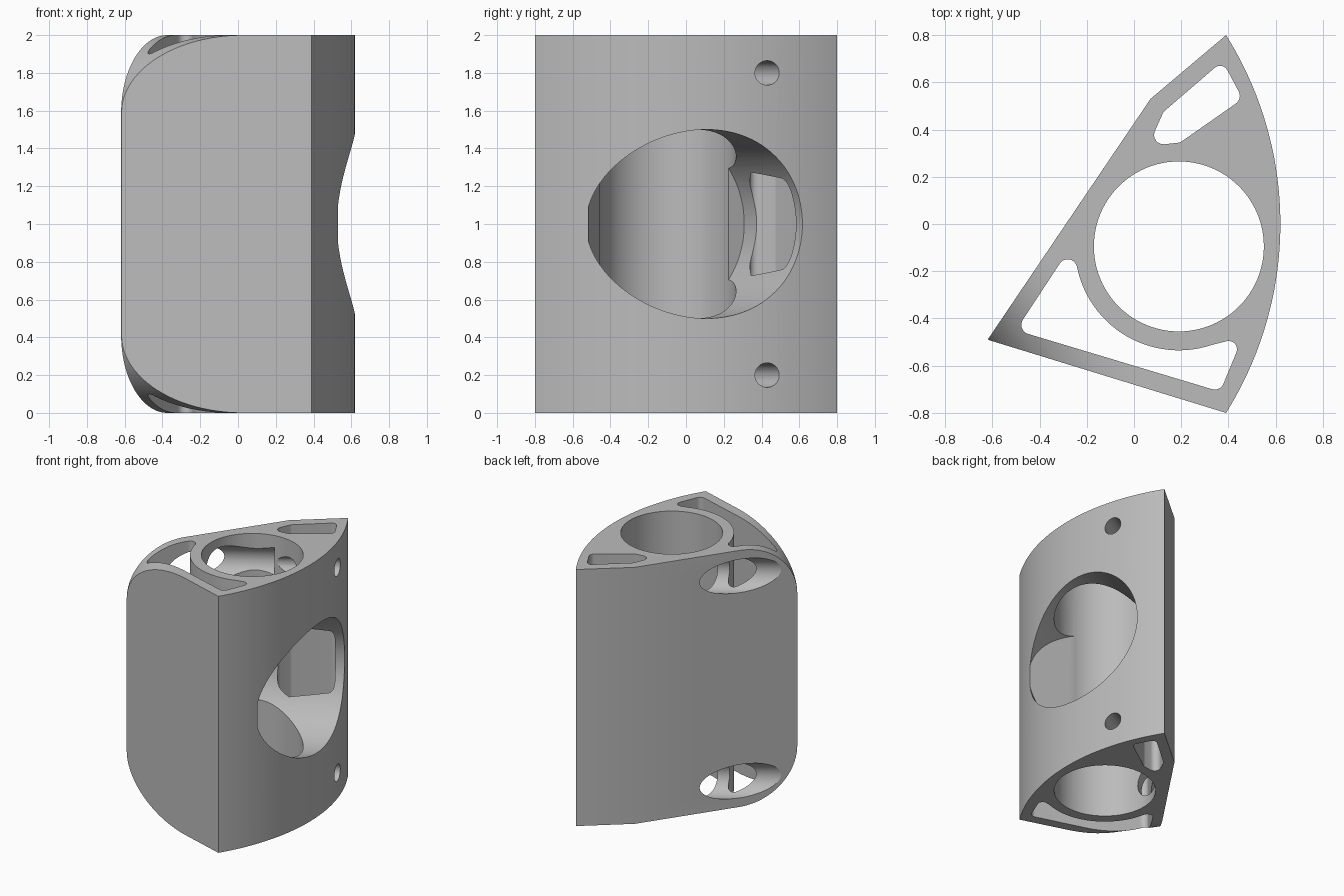
import bpy, bmesh, math
from mathutils import Matrix, Vector

cube = bpy.data.objects.get("Cube")
if cube:
    bpy.data.objects.remove(cube)

BORE = (0.19, -0.095)
TILT = math.radians(31)        # heading of the side opening and screw holes
ROUND = math.radians(35.6)     # heading of the rounded corner

grey = bpy.data.materials.new("plain_grey")
grey.use_nodes = True
grey.diffuse_color = (0.5, 0.5, 0.5, 1)
grey.node_tree.nodes["Principled BSDF"].inputs["Base Color"].default_value = (0.5, 0.5, 0.5, 1)


def arc(cx, cy, r, a, b, n):
    """Points on an arc, angles in degrees."""
    angles = [math.radians(a + (b - a) * i / n) for i in range(n + 1)]
    return [(cx + r * math.cos(t), cy + r * math.sin(t)) for t in angles]


def rounded(corners, steps=8):
    """Round each (x, y, radius) corner of an outline."""
    out = []
    for i, (x, y, r) in enumerate(corners):
        p = Vector((x, y))
        if r == 0:
            out.append((x, y))
            continue
        a = (Vector(corners[i - 1][:2]) - p).normalized()
        b = (Vector(corners[(i + 1) % len(corners)][:2]) - p).normalized()
        half = a.angle(b) / 2
        centre = p + (a + b).normalized() * (r / math.sin(half))
        start = p + a * (r / math.tan(half)) - centre
        end = p + b * (r / math.tan(half)) - centre
        sweep = math.pi - 2 * half
        for k in range(steps + 1):
            f = k / steps
            v = (start * math.sin((1 - f) * sweep) + end * math.sin(f * sweep)) / math.sin(sweep)
            out.append(tuple(centre + v))
    return out


def prism(name, outline, low, high, matrix=Matrix()):
    """Extrude a closed outline from low to high."""
    bm = bmesh.new()
    face = bm.faces.new([bm.verts.new((x, y, low)) for x, y in outline])
    top = bmesh.ops.extrude_face_region(bm, geom=[face])["geom"]
    moved = [v for v in top if isinstance(v, bmesh.types.BMVert)]
    bmesh.ops.translate(bm, verts=moved, vec=(0, 0, high - low))
    bmesh.ops.transform(bm, matrix=matrix, verts=bm.verts)
    bmesh.ops.recalc_face_normals(bm, faces=bm.faces)
    mesh = bpy.data.meshes.new(name)
    bm.to_mesh(mesh)
    bm.free()
    mesh.materials.append(grey)
    ob = bpy.data.objects.new(name, mesh)
    bpy.context.collection.objects.link(ob)
    return ob


def rod(name, origin, r, low, high, sides=64):
    """Level cylinder through origin along the tilt heading."""
    m = Matrix.Translation(origin) @ Matrix.Rotation(TILT, 4, 'Z') @ Matrix.Rotation(math.pi / 2, 4, 'Y')
    return prism(name, arc(0, 0, r, 0, 360, sides)[:-1], low, high, m)


def combine(ob, cutter, operation='DIFFERENCE'):
    """Apply a boolean and discard the cutter."""
    mod = ob.modifiers.new("cut", 'BOOLEAN')
    mod.operation, mod.solver, mod.object = operation, 'EXACT', cutter
    bpy.context.view_layer.update()
    mesh = bpy.data.meshes.new_from_object(ob.evaluated_get(bpy.context.evaluated_depsgraph_get()))
    ob.modifiers.clear()
    ob.data = mesh
    bpy.data.objects.remove(cutter)


# Body: three flat walls and one bowed wall
sweep = math.degrees(math.asin(0.8 / 1.506))
outline = [(-0.62, -0.49)] + arc(-0.886, 0, 1.506, -sweep, sweep, 48) + [(0.07, 0.53)]
body = prism("bracket_body", outline, -0.1, 2.1)

# Rounded upper and lower ends of the sharp corner
profile = rounded([(-0.787, 0, 0.41), (2, 0, 0), (2, 2, 0), (-0.787, 2, 0.41)], 24)
stand = Matrix.Rotation(ROUND, 4, 'Z') @ Matrix.Rotation(math.pi / 2, 4, 'X')
combine(body, prism("rounding", profile, -3, 3, stand), 'INTERSECT')

# Vertical bore
combine(body, prism("bore", arc(*BORE, 0.36, 0, 360, 96)[:-1], -0.5, 2.5))

# Front pocket, following the wall of the bore
ring = [(x, y, 0) for x, y in arc(*BORE, 0.44, 191, 289, 28)]
front = [(-0.27, -0.10, 0.04)] + ring + [
    (0.46, -0.48, 0.035), (0.365, -0.71, 0.04), (-0.50, -0.45, 0.04)]
combine(body, prism("front_pocket", rounded(front), -0.5, 2.5))

# Back pocket
back = [(0.375, 0.69, 0.035), (0.46, 0.53, 0.04), (0.195, 0.345, 0.03),
        (0.06, 0.33, 0.04), (0.125, 0.475, 0.03)]
combine(body, prism("back_pocket", rounded(back), -0.5, 2.5))

# Large side opening: level cylinder limited by a stepped plan
opening = rod("side_opening", (0.616, 0.11, 1), 0.5, -1.2, 1, 96)
plan = [(0.53, -0.517), (1.8, -0.7), (1.8, 1.6), (0.3, 1.3),
        (-0.09, 0.42), (0.12, 0.06), BORE, (0.17, -0.453)]
combine(opening, prism("opening_plan", plan, 0, 2), 'INTERSECT')
combine(body, opening)

# Screw holes, wider on the far side of the bore
for z in (0.2, 1.8):
    combine(body, rod("screw_hole", (0.557, 0.43, z), 0.065, -0.5, 0.4, 32))
    combine(body, rod("screw_head_hole", (0.557, 0.43, z), 0.13, -1.7, -0.45, 48))

bpy.ops.object.select_all(action='DESELECT')
body.select_set(True)
bpy.context.view_layer.objects.active = body
bpy.ops.object.shade_smooth_by_angle(angle=math.radians(25))
